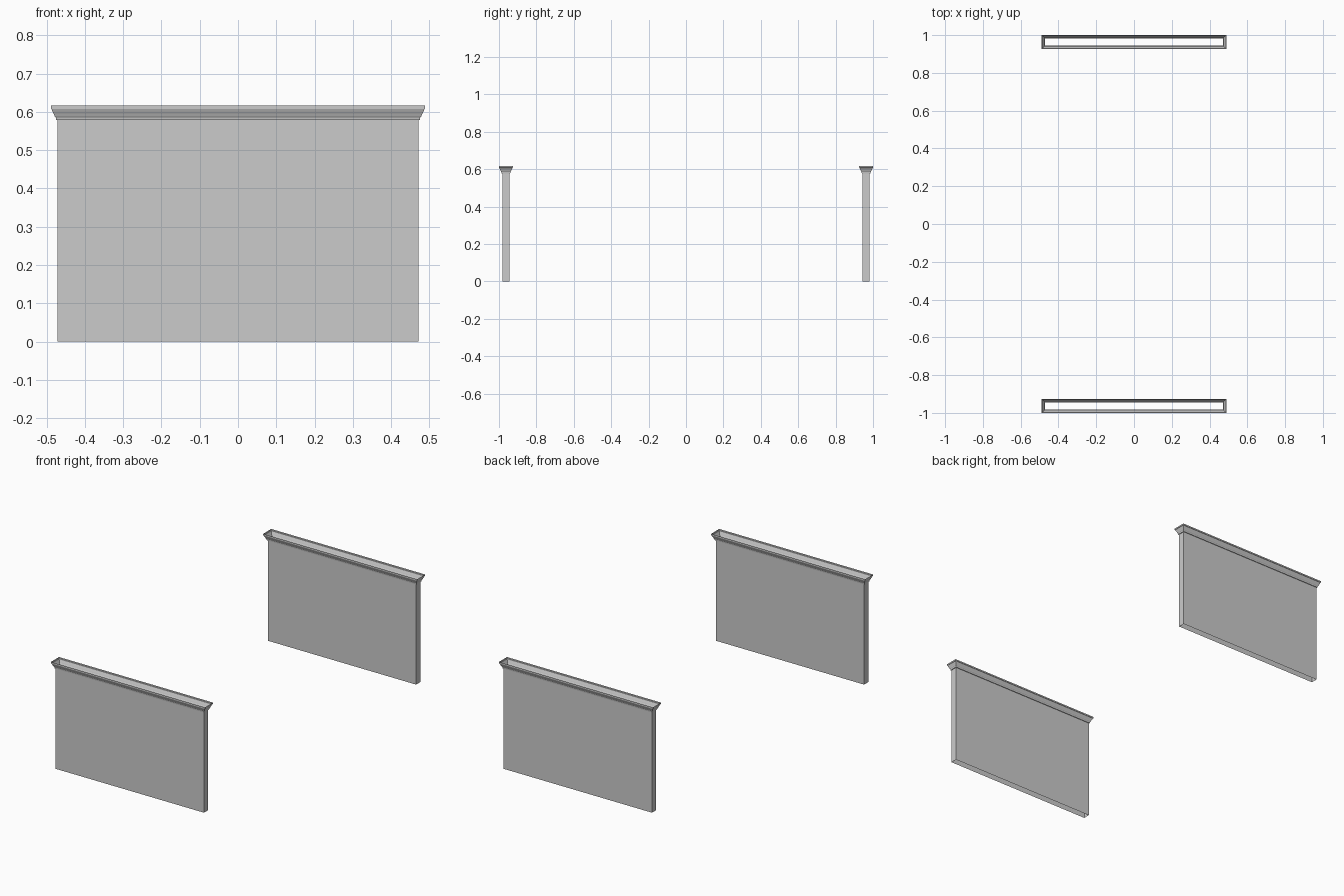
import bpy, bmesh

if "Cube" in bpy.data.objects:
    bpy.data.objects.remove(bpy.data.objects["Cube"])

HX, HY = 0.471, 0.019      # half width and half thickness of a panel
CY = 0.963                 # panel centre distance from the middle
TOP = 0.578

# (outward offset, height) profiles swept around the rectangular plan
panel_profile = [(0, 0), (0, TOP)]
cornice_profile = [(0, TOP), (0.004, TOP), (0.005, 0.585), (0.0075, 0.588),
                   (0.010, 0.594), (0.0135, 0.601), (0.016, 0.607),
                   (0.018, 0.608), (0.018, 0.616)]


def sweep(name, profile, cy):
    """Open-ended rectangular shell with mitred corners."""
    bm = bmesh.new()
    rings = []
    for o, z in profile:
        x, y = HX + o, HY + o
        rings.append([bm.verts.new((sx * x, cy + sy * y, z))
                      for sx, sy in ((-1, -1), (1, -1), (1, 1), (-1, 1))])
    for a, b in zip(rings, rings[1:]):
        for i in range(4):
            j = (i + 1) % 4
            bm.faces.new((a[i], a[j], b[j], b[i]))
    mesh = bpy.data.meshes.new(name)
    bm.to_mesh(mesh)
    bm.free()
    obj = bpy.data.objects.new(name, mesh)
    bpy.context.collection.objects.link(obj)


# Matching front and back panels, each with its moulded cornice
for side, s in (("front", -1), ("back", 1)):
    sweep(side + "_panel", panel_profile, s * CY)
    sweep(side + "_cornice", cornice_profile, s * CY)
